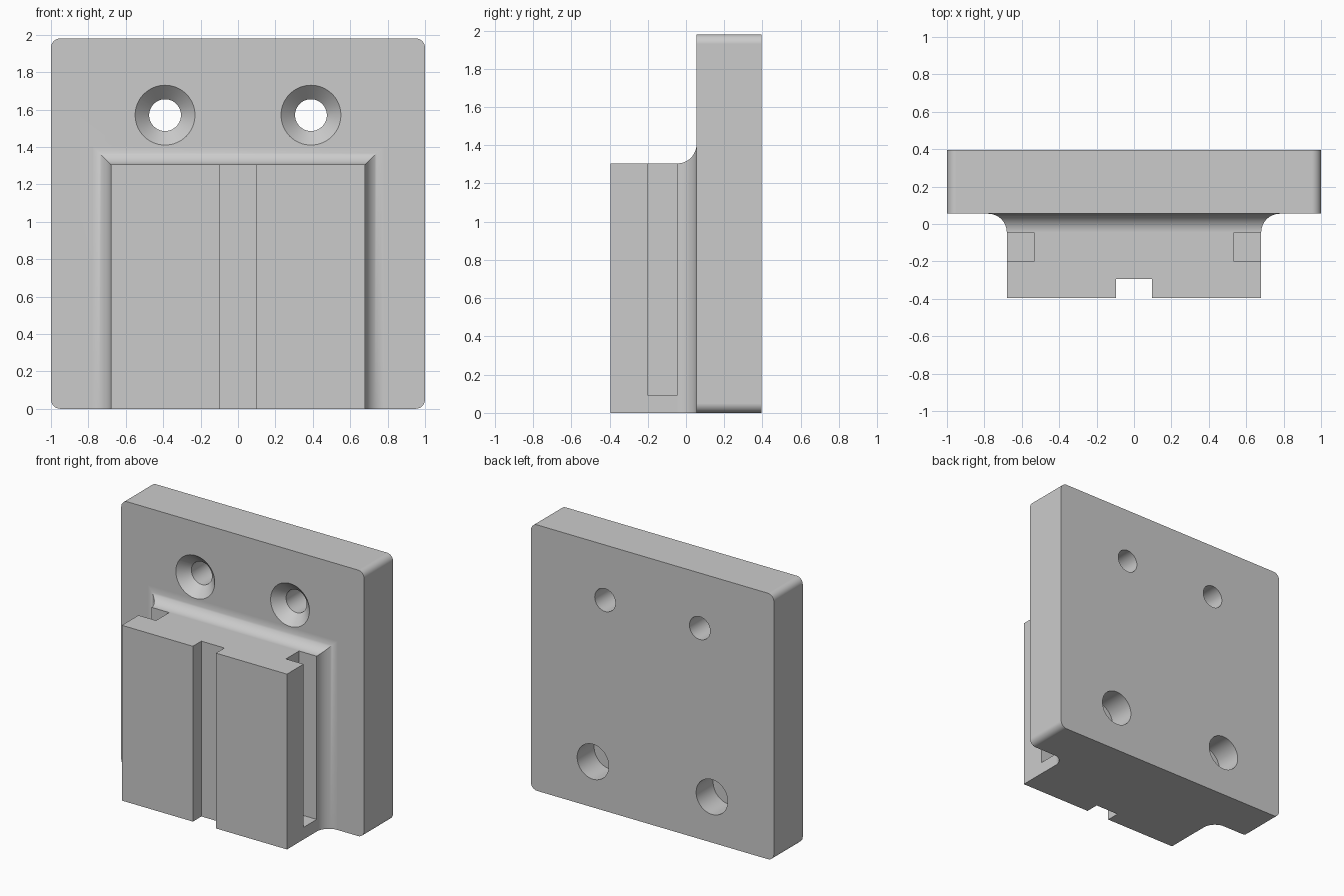
import bpy, bmesh
from math import sin, cos, pi, radians
from mathutils import Matrix

cube = bpy.data.objects.get("Cube")
if cube:
    bpy.data.objects.remove(cube, do_unlink=True)

BACK, FACE, FRONT = 0.395, 0.055, -0.395   # depth planes along y
HEIGHT, BLOCK_W, BLOCK_H, FILLET = 1.98, 0.68, 1.305, 0.1

grey = bpy.data.materials.new("light grey")
grey.use_nodes = True
grey.diffuse_color = (0.6, 0.6, 0.6, 1)
grey.node_tree.nodes["Principled BSDF"].inputs["Base Color"].default_value = (0.6, 0.6, 0.6, 1)


def finish(name, bm):
    bmesh.ops.recalc_face_normals(bm, faces=bm.faces)
    mesh = bpy.data.meshes.new(name)
    bm.to_mesh(mesh)
    bm.free()
    mesh.materials.append(grey)
    obj = bpy.data.objects.new(name, mesh)
    bpy.context.collection.objects.link(obj)
    return obj


def box(name, x, y, z, corner=0):
    """Box from (min, max) ranges, optionally rounding the edges along y."""
    bm = bmesh.new()
    bmesh.ops.create_cube(bm, size=1)
    for v in bm.verts:
        v.co = [r[0] if c < 0 else r[1] for c, r in zip(v.co, (x, y, z))]
    if corner:
        edges = [e for e in bm.edges if abs(e.verts[0].co.y - e.verts[1].co.y) > 0.01]
        bmesh.ops.bevel(bm, geom=edges, offset=corner, segments=8,
                        affect='EDGES', profile=0.5)
    return finish(name, bm)


def loft(name, rings):
    """Closed skin through a list of equal-length point rings."""
    bm = bmesh.new()
    loops = [[bm.verts.new(p) for p in ring] for ring in rings]
    n = len(loops[0])
    for a, b in zip(loops, loops[1:]):
        for i in range(n):
            j = (i + 1) % n
            bm.faces.new((a[i], a[j], b[j], b[i]))
    bm.faces.new(loops[0])
    bm.faces.new(loops[-1])
    return finish(name, bm)


def lathe(name, x, z, profile, sides=64):
    """Round cutter along y from (y, radius) pairs."""
    angles = [2 * pi * i / sides for i in range(sides)]
    return loft(name, [[(x + r * cos(a), y, z + r * sin(a)) for a in angles]
                       for y, r in profile])


def combine(target, tool, operation):
    tool.hide_render = True
    mod = target.modifiers.new(operation.title(), 'BOOLEAN')
    mod.operation, mod.object, mod.solver = operation, tool, 'EXACT'
    bpy.context.view_layer.objects.active = target
    bpy.ops.object.modifier_apply(modifier=mod.name)
    bpy.data.objects.remove(tool, do_unlink=True)


# Back plate with rounded corners
plate = box("mounting_plate", (-1, 1), (FACE, BACK), (0, HEIGHT), 0.05)

# Raised block that flares into the plate on its sides and top
sections = [(FRONT, 0)]
for i in range(13):
    a = pi / 2 * i / 12
    sections.append((FACE - FILLET + FILLET * sin(a), FILLET * (1 - cos(a))))
sections.append((FACE + 0.1, FILLET))
block = loft("slide_block", [[(-BLOCK_W - o, y, 0), (BLOCK_W + o, y, 0),
                              (BLOCK_W + o, y, BLOCK_H + o),
                              (-BLOCK_W - o, y, BLOCK_H + o)] for y, o in sections])
combine(plate, block, 'UNION')

# Groove down the front of the block
combine(plate, box("front_groove", (-0.095, 0.095), (-0.5, -0.295), (-0.1, 1.5)), 'DIFFERENCE')

for side in (-1, 1):
    # Side slots, open at the top and closed near the bottom
    xs = sorted((side * 0.535, side * 0.9))
    combine(plate, box("side_slot", xs, (-0.2, -0.046), (0.09, 1.6)), 'DIFFERENCE')
    # Countersunk screw holes
    combine(plate, lathe("screw_hole", side * 0.39, 1.57,
                         [(FACE - 0.02, 0.18), (FACE + 0.075, 0.085), (0.5, 0.085)]), 'DIFFERENCE')
    # Blind pockets in the back
    combine(plate, lathe("back_pocket", side * 0.49, 0.34,
                         [(BACK - 0.2, 0.13), (0.5, 0.13)]), 'DIFFERENCE')

# Smooth curved faces while keeping flats crisp
bpy.ops.object.select_all(action='DESELECT')
plate.select_set(True)
bpy.context.view_layer.objects.active = plate
bpy.ops.object.shade_smooth_by_angle(angle=radians(30))
weighted = plate.modifiers.new("Weighted Normals", 'WEIGHTED_NORMAL')
weighted.keep_sharp = True
